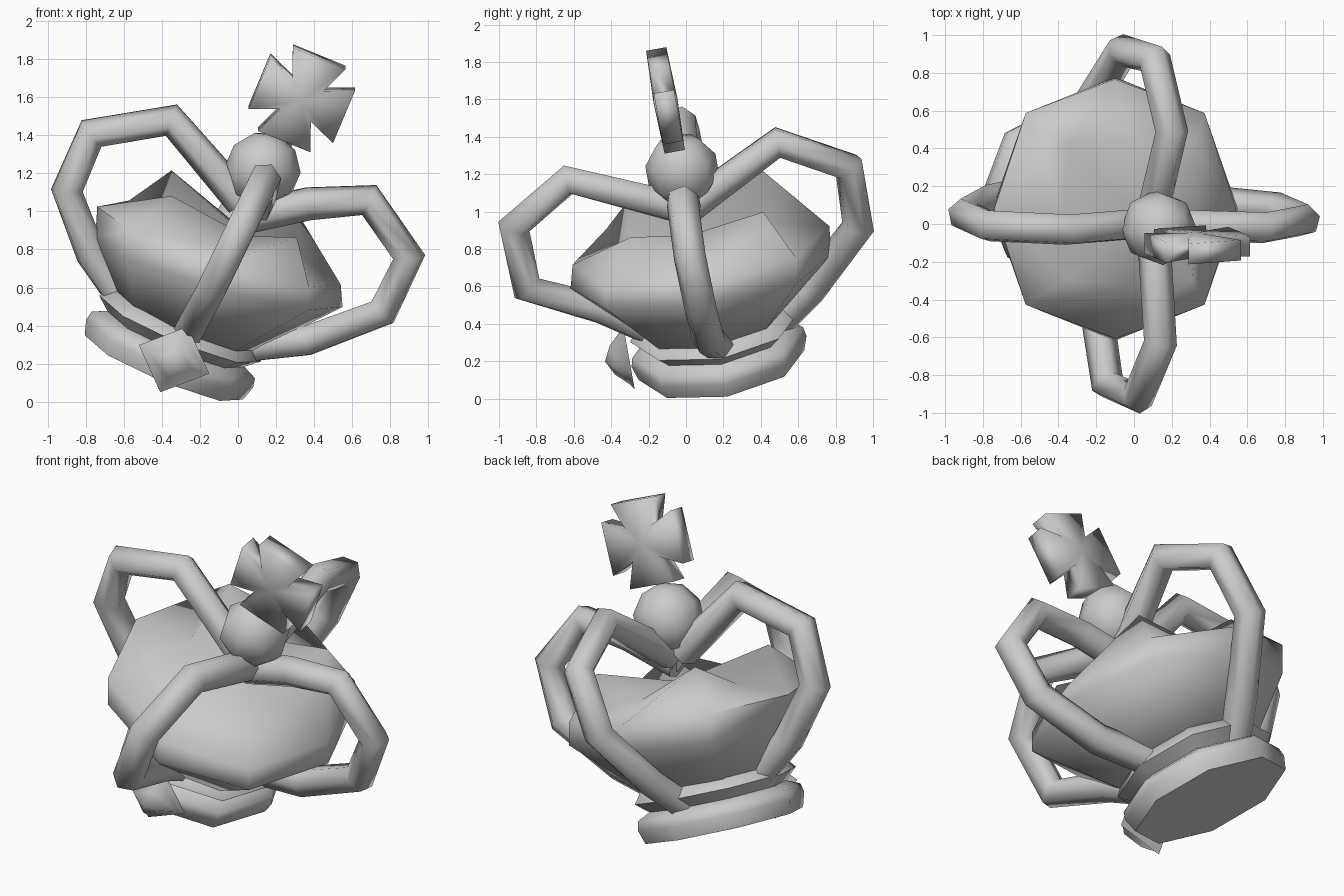
import bpy, bmesh, math
from mathutils import Vector, Matrix

cube = bpy.data.objects.get("Cube")
if cube:
    bpy.data.objects.remove(cube)

grey = bpy.data.materials.new("plain grey")
grey.use_nodes = True
grey.diffuse_color = (0.6, 0.6, 0.6, 1)
grey.node_tree.nodes["Principled BSDF"].inputs["Base Color"].default_value = (0.6, 0.6, 0.6, 1)

# Leaning frame of the crown: local z runs from the base to the cross
up = Vector((0.42, -0.18, 1)).normalized()
side = (Vector((1, 0, 0)) - up * up.x).normalized()
back = up.cross(side)


def frame(origin):
    m = Matrix((side, back, up)).transposed().to_4x4()
    m.translation = origin
    return m


BASE = frame((-0.39, 0.19, 0.18))


def smooth(obj, angle):
    bpy.ops.object.select_all(action='DESELECT')
    obj.select_set(True)
    bpy.context.view_layer.objects.active = obj
    bpy.ops.object.shade_smooth_by_angle(angle=math.radians(angle))


def finish(name, bm, angle, matrix=None):
    if matrix:
        bm.transform(matrix)
    bmesh.ops.recalc_face_normals(bm, faces=bm.faces)
    mesh = bpy.data.meshes.new(name)
    bm.to_mesh(mesh)
    bm.free()
    mesh.materials.append(grey)
    obj = bpy.data.objects.new(name, mesh)
    bpy.context.collection.objects.link(obj)
    smooth(obj, angle)


def loft(rings, tip=None):
    """Join closed rings of points, capping the bottom and the top."""
    bm = bmesh.new()
    loops = [[bm.verts.new(p) for p in ring] for ring in rings]
    n = len(loops[0])
    for a, b in zip(loops, loops[1:]):
        for i in range(n):
            j = (i + 1) % n
            bm.faces.new((a[i], a[j], b[j], b[i]))
    bm.faces.new(loops[0][::-1])
    if tip is None:
        bm.faces.new(loops[-1])
    else:
        t = bm.verts.new(tip)
        for i in range(n):
            bm.faces.new((loops[-1][i], loops[-1][(i + 1) % n], t))
    return bm


def circle(r, z, n=8):
    return [(r * math.cos(math.tau * i / n), r * math.sin(math.tau * i / n), z) for i in range(n)]


# Base: two stacked bands with a groove between them
profile = [(0.45, 0), (0.475, 0.08), (0.465, 0.13), (0.39, 0.165), (0.46, 0.225), (0.41, 0.29)]
finish("base_bands", loft([circle(r, z) for r, z in profile]), 55, BASE)

# Gem: a rounded four-sided point on the front of the lower band
steps = [(0.2, 0), (0.165, -0.02), (0.09, -0.09)]
bm = loft([[(r, y, 0), (0, y, 0.95 * r), (-r, y, 0), (0, y, -0.95 * r)] for r, y in steps], (0, -0.13, 0))
finish("front_gem", bm, 65, BASE @ Matrix.Translation((0, -0.48, 0.14)))


# Cushion: lobes between the arches, pinched down under them
def cushion_ring(centre, lobe, valley, drop, slope):
    points = []
    for i in range(8):
        a = math.tau * i / 8
        r = lobe if i % 2 else valley
        x, y = 0.97 * r * math.cos(a), 1.04 * r * math.sin(a)
        z = centre[2] - (0 if i % 2 else drop) - slope[0] * x + slope[1] * y
        points.append((centre[0] + x, centre[1] + y, z))
    return points


rings = [
    cushion_ring((-0.28, 0.14, 0.43), 0.39, 0.39, 0, (0.42, 0.18)),
    cushion_ring((-0.1, 0.08, 0.68), 0.69, 0.67, 0, (0.28, 0.13)),
    cushion_ring((-0.1, 0.08, 0.83), 0.69, 0.66, 0.01, (0.32, 0.15)),
    cushion_ring((-0.02, 0.06, 1.04), 0.48, 0.37, 0.17, (0.33, 0.19)),
]
finish("cushion", loft(rings, (0.04, 0.01, 0.87)), 70)

# Arches: four bent tubes from the base up to the orb
arches = {
    "right_arch": [(-0.44, 0.18, 0.3), (-0.53, 0.17, 0.43), (-0.77, 0.12, 0.77), (-0.9, 0.05, 1.11),
                   (-0.77, -0.01, 1.41), (-0.35, -0.03, 1.48), (0.02, 0, 1.05)],
    "left_arch": [(-0.02, 0.18, 0.28), (0.36, 0.12, 0.32), (0.76, 0.08, 0.47), (0.9, 0.02, 0.76),
                  (0.69, -0.02, 1.06), (0.37, -0.01, 1.04), (0.05, 0, 0.97)],
    "front_arch": [(-0.27, -0.15, 0.35), (-0.2, -0.45, 0.48), (-0.14, -0.85, 0.59), (0.02, -0.92, 0.92),
                   (0.14, -0.63, 1.17), (0.11, -0.15, 1.05), (0.09, 0.03, 1)],
    "back_arch": [(-0.32, 0.48, 0.4), (-0.22, 0.66, 0.58), (-0.06, 0.92, 0.92), (0.11, 0.87, 1.24),
                  (0.2, 0.49, 1.37), (0.12, 0.15, 1.12), (0.1, 0.02, 1.02)],
}
for name, path in arches.items():
    curve = bpy.data.curves.new(name, 'CURVE')
    curve.dimensions = '3D'
    curve.bevel_depth = 0.088
    curve.bevel_resolution = 1
    curve.use_fill_caps = True
    spline = curve.splines.new('POLY')
    spline.points.add(len(path) - 1)
    for point, co in zip(spline.points, path):
        point.co = (*co, 1)
    curve.materials.append(grey)
    obj = bpy.data.objects.new(name, curve)
    bpy.context.collection.objects.link(obj)
    bpy.ops.object.select_all(action='DESELECT')
    obj.select_set(True)
    bpy.context.view_layer.objects.active = obj
    bpy.ops.object.convert(target='MESH')
    smooth(bpy.context.object, 70)

# Orb
bm = bmesh.new()
bmesh.ops.create_uvsphere(bm, u_segments=8, v_segments=5, radius=0.2)
finish("orb", bm, 60, frame((0.13, -0.02, 1.22)))

# Cross: four flared arms, mirrored front and back around the centre
outline = []
for k in range(4):
    turn = Matrix.Rotation(k * math.pi / 2, 3, 'Y')
    outline += [turn @ Vector(p) for p in ((-0.088, 0, 0.088), (-0.15, 0, 0.24), (0.15, 0, 0.24))]
bm = bmesh.new()
front, rear = [[bm.verts.new(p + Vector((0, y, 0))) for p in outline] for y in (-0.055, 0.055)]
hubs = [bm.verts.new((0, y, 0)) for y in (-0.065, 0.065)]
for i in range(len(outline)):
    j = (i + 1) % len(outline)
    bm.faces.new((front[i], front[j], rear[j], rear[i]))
    bm.faces.new((front[i], front[j], hubs[0]))
    bm.faces.new((rear[i], rear[j], hubs[1]))
finish("cross", bm, 100, frame((0.335, -0.11, 1.595)))
